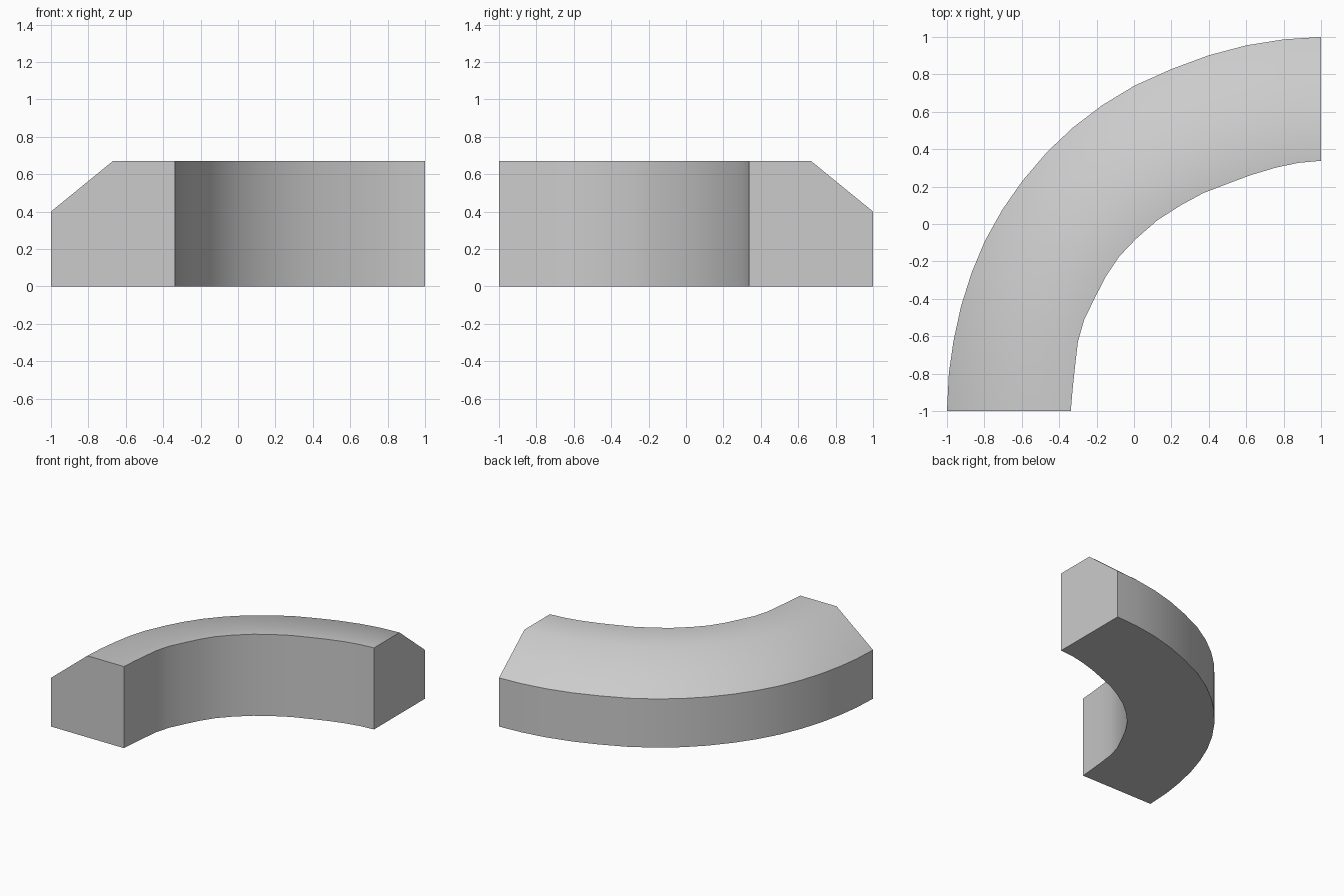
import bpy, bmesh, math

if "Cube" in bpy.data.objects:
    bpy.data.objects.remove(bpy.data.objects["Cube"])

# Outer and inner plan curves of the quarter bend, matched station by station
OUTER = [(-1, -1), (-.99, -.8), (-.965, -.625), (-.925, -.44), (-.868, -.26),
         (-.797, -.09), (-.705, .075), (-.597, .23), (-.465, .385), (-.325, .517),
         (-.17, .635), (.005, .741), (.205, .83), (.4, .902), (.6, .955),
         (.8, .987), (1, 1)]
INNER = [(-.338, -1), (-.327, -.87), (-.314, -.75), (-.3, -.63), (-.267, -.513),
         (-.207, -.39), (-.15, -.28), (-.08, -.175), (.01, -.08), (.125, .02),
         (.25, .1), (.37, .165), (.5, .215), (.62, .26), (.76, .302),
         (.88, .327), (1, .338)]

# Cross-section: fraction from outer to inner edge, height
SECTION = [(0, 0), (0, .4), (.5, .67), (1, .67), (1, 0)]

bm = bmesh.new()
rings = []
for o, i in zip(OUTER, INNER):
    rings.append([bm.verts.new((o[0] + (i[0] - o[0]) * t,
                                o[1] + (i[1] - o[1]) * t, z)) for t, z in SECTION])

# Skin the sections along the bend and cap both ends
n = len(SECTION)
for a, b in zip(rings, rings[1:]):
    for k in range(n):
        m = (k + 1) % n
        bm.faces.new((a[k], a[m], b[m], b[k]))
bm.faces.new(rings[0])
bm.faces.new(rings[-1])
bmesh.ops.recalc_face_normals(bm, faces=bm.faces[:])

mesh = bpy.data.meshes.new("curved_curb")
bm.to_mesh(mesh)
bm.free()
curb = bpy.data.objects.new("curved_curb", mesh)
bpy.context.collection.objects.link(curb)

# Smooth around the bend and over the ridge, crisp elsewhere
bpy.context.view_layer.objects.active = curb
curb.select_set(True)
bpy.ops.object.shade_smooth_by_angle(angle=math.radians(45))
